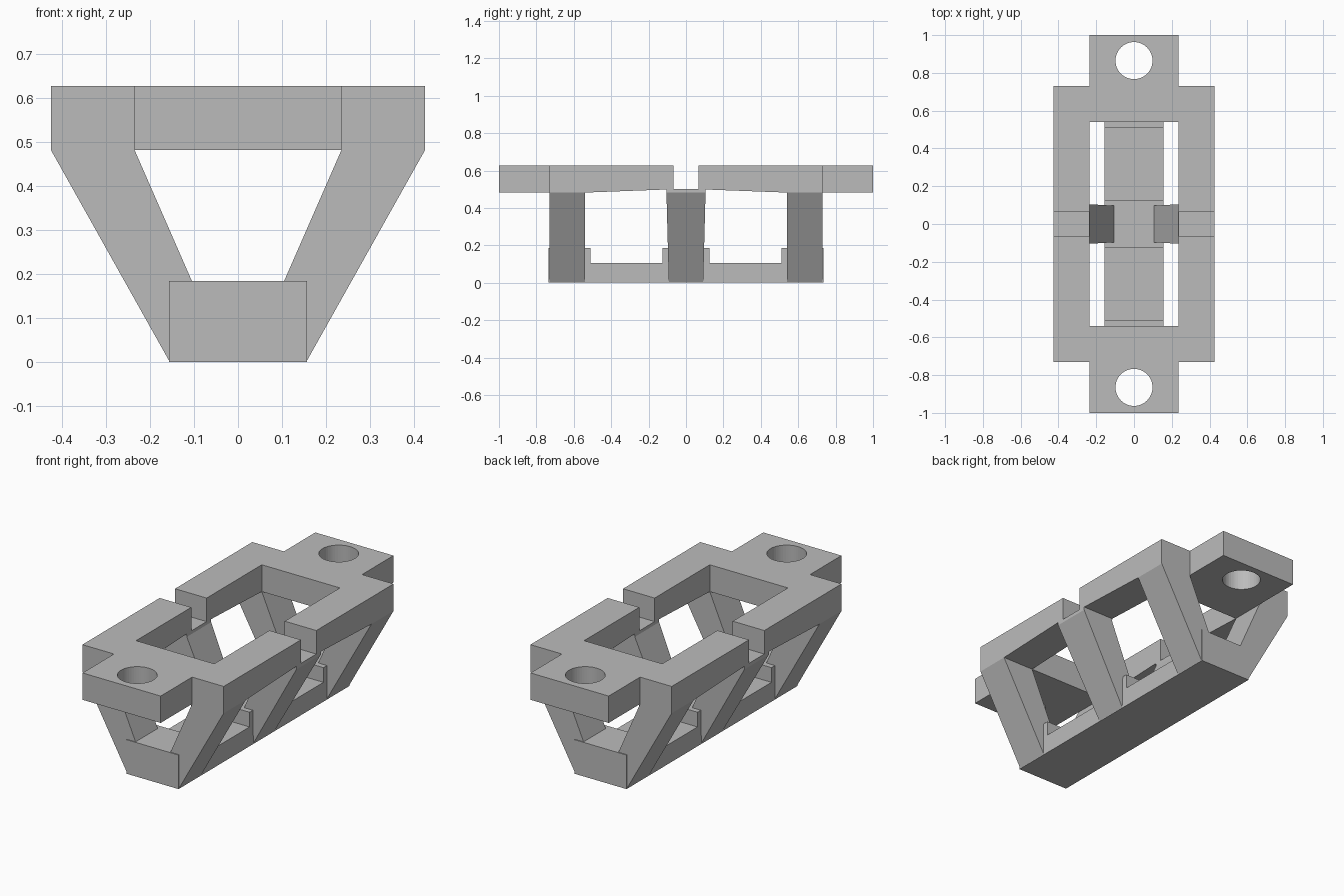
import bpy, bmesh
from mathutils import Vector

cube = bpy.data.objects.get("Cube")
if cube:
    bpy.data.objects.remove(cube, do_unlink=True)

grey = bpy.data.materials.new("plain grey")
grey.use_nodes = True
color = (0.5, 0.5, 0.5, 1)
grey.diffuse_color = color
grey.node_tree.nodes["Principled BSDF"].inputs["Base Color"].default_value = color


def prism(name, points, to_3d, low, high, mirror=(), edit=None):
    """Extrude a flat outline between low and high, optionally mirrored."""
    bm = bmesh.new()
    face = bm.faces.new([bm.verts.new(to_3d(a, b, low)) for a, b in points])
    shift = Vector(to_3d(0, 0, high - low))
    out = bmesh.ops.extrude_face_region(bm, geom=[face])
    bmesh.ops.translate(bm, vec=shift, verts=[v for v in out["geom"] if isinstance(v, bmesh.types.BMVert)])
    if edit:
        edit(bm)
    bmesh.ops.recalc_face_normals(bm, faces=bm.faces[:])
    mesh = bpy.data.meshes.new(name)
    bm.to_mesh(mesh)
    bm.free()
    mesh.materials.append(grey)
    obj = bpy.data.objects.new(name, mesh)
    bpy.context.collection.objects.link(obj)
    add_mirror(obj, mirror)
    return obj


def add_mirror(obj, axes):
    if axes:
        mod = obj.modifiers.new("Mirror", "MIRROR")
        mod.use_axis = ["X" in axes, "Y" in axes, False]
        mod.use_mirror_merge = False


def along_x(y, z, x): return (x, y, z)
def along_y(x, z, y): return (x, y, z)
def along_z(x, y, z): return (x, y, z)


RAIL_LOW, RAIL_TOP = 0.482, 0.628
OUT, IN, FOOT = 0.425, 0.235, 0.157
WINDOW, SHOULDER, GAP = 0.54, 0.73, 0.066


# Upper frame half: two rails, end plate and mounting tab
def thin_rails(bm):
    geom = bm.verts[:] + bm.edges[:] + bm.faces[:]
    bmesh.ops.bisect_plane(bm, geom=geom, plane_co=(0, WINDOW, 0), plane_no=(0, 1, 0))
    for v in bm.verts:
        if v.co.y < 0.1 and v.co.z < 0.55:
            v.co.z = 0.5


right_side = [(IN, 1), (IN, SHOULDER), (OUT, SHOULDER), (OUT, GAP), (IN, GAP), (IN, WINDOW)]
outline = right_side + [(-x, y) for x, y in reversed(right_side)]
frame = prism("upper_frame", outline, along_z, RAIL_LOW, RAIL_TOP, edit=thin_rails)

# Round bolt hole through the tab
bpy.ops.mesh.primitive_cylinder_add(vertices=48, radius=0.098, depth=0.5, location=(0, 0.865, 0.55))
cutter = bpy.context.object
cutter.name = "bolt_hole_cutter"
cutter.data.materials.append(grey)
cutter.hide_render = True
cutter.hide_set(True)
cutter.display_type = "WIRE"
hole = frame.modifiers.new("Bolt hole", "BOOLEAN")
hole.object = cutter
hole.operation = "DIFFERENCE"
hole.solver = "EXACT"
add_mirror(frame, "Y")

# Base beam with raised end and middle blocks
half = [(0.125, 0.185), (0.125, 0.105), (0.51, 0.105), (0.51, 0.185), (0.735, 0.185), (0.735, 0)]
beam = half + [(-y, z) for y, z in reversed(half)]
prism("base_beam", beam, along_x, -FOOT, FOOT)

# Slanted corner struts
lower = [(0.105, 0.185), (0.105, 0.004), (FOOT, 0.004)]
corner = lower + [(OUT, RAIL_LOW), (IN, RAIL_LOW)]
prism("corner_struts", corner, along_y, WINDOW, SHOULDER, "XY")


# Slanted middle struts, slightly wider toward the top
def taper(bm):
    for v in bm.verts:
        v.co.y *= 0.92 + 0.26 * v.co.z


middle = lower + [(OUT, RAIL_LOW), (OUT, 0.5), (IN, 0.5), (IN, RAIL_LOW)]
prism("middle_struts", middle, along_y, -0.1, 0.1, "X", edit=taper)
